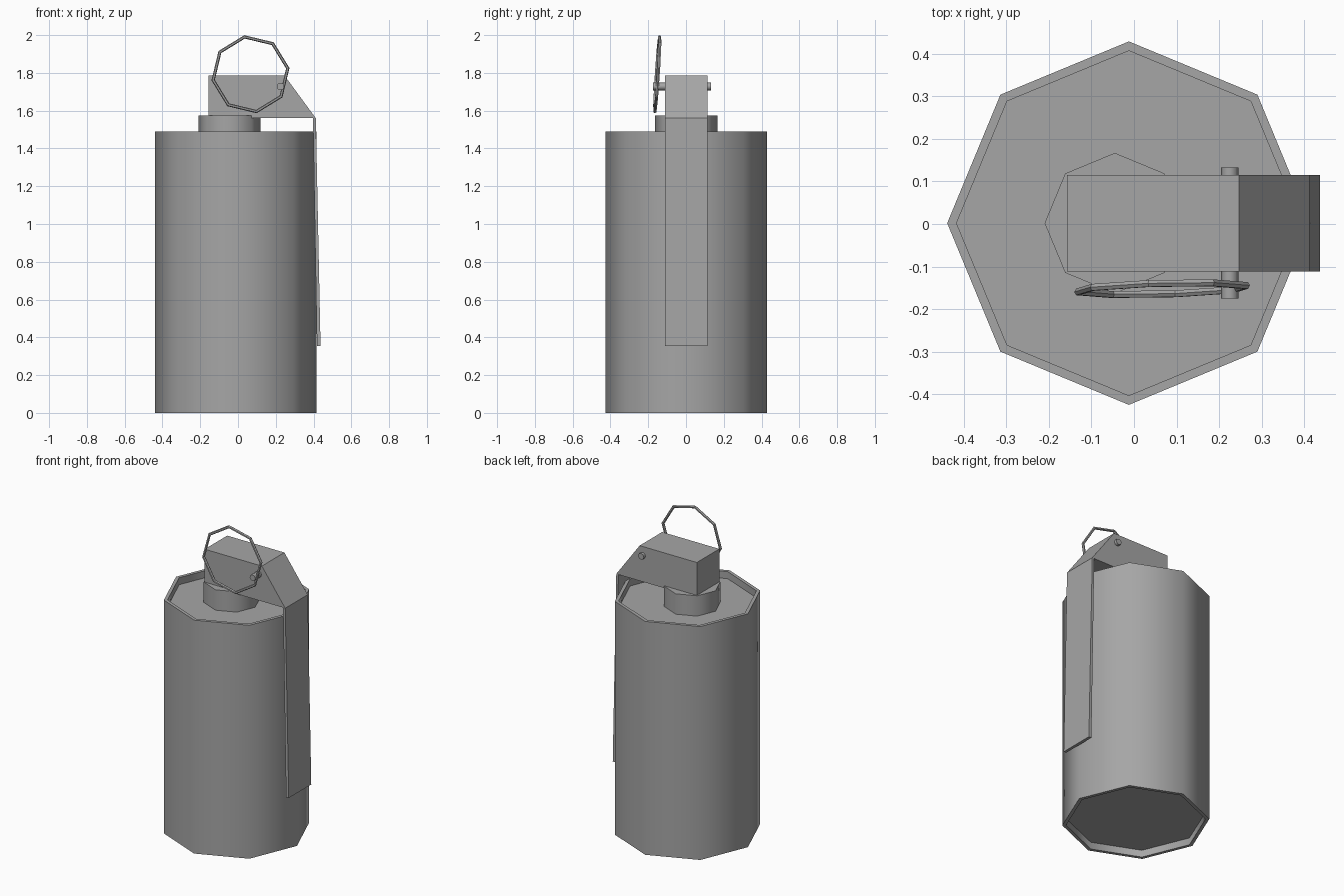
import bpy
import bmesh
import math
from mathutils import Matrix, Vector

if "Cube" in bpy.data.objects:
    bpy.data.objects.remove(bpy.data.objects["Cube"], do_unlink=True)

# One grey metal for every part
GREY = (0.38, 0.38, 0.38, 1)
metal = bpy.data.materials.new("grey_metal")
metal.use_nodes = True
metal.diffuse_color = GREY
metal.node_tree.nodes["Principled BSDF"].inputs["Base Color"].default_value = GREY


def finish(bm, name, smooth=False):
    bmesh.ops.recalc_face_normals(bm, faces=bm.faces[:])
    mesh = bpy.data.meshes.new(name)
    bm.to_mesh(mesh)
    bm.free()
    mesh.materials.append(metal)
    obj = bpy.data.objects.new(name, mesh)
    bpy.context.collection.objects.link(obj)
    if smooth:
        bpy.ops.object.select_all(action="DESELECT")
        obj.select_set(True)
        bpy.context.view_layer.objects.active = obj
        bpy.ops.object.shade_smooth_by_angle(angle=math.radians(50))
    return obj


def lathe(name, profile, x, y):
    """Spin a (radius, height) profile into an eight-sided solid."""
    bm = bmesh.new()
    verts = [bm.verts.new((r, 0, z)) for r, z in profile]
    edges = [bm.edges.new(pair) for pair in zip(verts, verts[1:])]
    bmesh.ops.spin(bm, geom=verts + edges, cent=(0, 0, 0), axis=(0, 0, 1),
                   angle=2 * math.pi, steps=8)
    bmesh.ops.remove_doubles(bm, verts=bm.verts[:], dist=0.0005)
    bmesh.ops.translate(bm, verts=bm.verts[:], vec=(x, y, 0))
    return finish(bm, name, smooth=True)


def extrude_side(name, outline, y0, y1):
    """Extrude an (x, z) outline across the model's depth."""
    bm = bmesh.new()
    face = bm.faces.new([bm.verts.new((x, y0, z)) for x, z in outline])
    new = bmesh.ops.extrude_face_region(bm, geom=[face])["geom"]
    moved = [v for v in new if isinstance(v, bmesh.types.BMVert)]
    bmesh.ops.translate(bm, verts=moved, vec=(0, y1 - y0, 0))
    return finish(bm, name)


# Canister with recessed lid and base
H, R, INNER, RECESS = 1.49, 0.427, 0.405, 0.045
lathe("canister", [(0, RECESS), (INNER, RECESS), (INNER, 0), (R, 0), (R, H),
                   (INNER, H), (INNER, H - RECESS), (0, H - RECESS)], -0.012, 0.002)

# Neck under the head
lathe("neck", [(0, H - RECESS), (0.165, H - RECESS), (0.165, 1.575), (0, 1.575)],
      -0.045, 0.002)

# Sloped head block and the long lever hanging from it
extrude_side("head", [(-0.157, 1.56), (0.412, 1.56), (0.247, 1.785), (-0.157, 1.785)],
             -0.112, 0.115)
extrude_side("lever", [(0.397, 1.56), (0.412, 1.56), (0.437, 0.355), (0.418, 0.355)],
             -0.112, 0.115)

# Safety pin through the head
bm = bmesh.new()
bmesh.ops.create_cone(bm, cap_ends=True, segments=8, radius1=0.02, radius2=0.02,
                      depth=0.308,
                      matrix=Matrix.Translation((0.225, -0.021, 1.728))
                      @ Matrix.Rotation(math.pi / 2, 4, "X"))
finish(bm, "pin", smooth=True)

# Pull ring: eight-sided loop, leaning slightly
bm = bmesh.new()
SIDES, TUBE, LOOP, WIRE = 8, 6, 0.2, 0.009
loops = []
for i in range(SIDES):
    a = math.radians(9) + i * 2 * math.pi / SIDES
    loop = []
    for j in range(TUBE):
        b = j * 2 * math.pi / TUBE
        r = LOOP + WIRE * math.cos(b)
        x, z = r * math.cos(a), r * math.sin(a)
        lean = 0.065 * z + 0.027 * x
        loop.append(bm.verts.new(Vector((0.066 + x, -0.152 + lean + WIRE * math.sin(b),
                                         1.793 + z))))
    loops.append(loop)
for i in range(SIDES):
    here, there = loops[i], loops[(i + 1) % SIDES]
    for j in range(TUBE):
        k = (j + 1) % TUBE
        bm.faces.new((here[j], there[j], there[k], here[k]))
finish(bm, "pull_ring")
